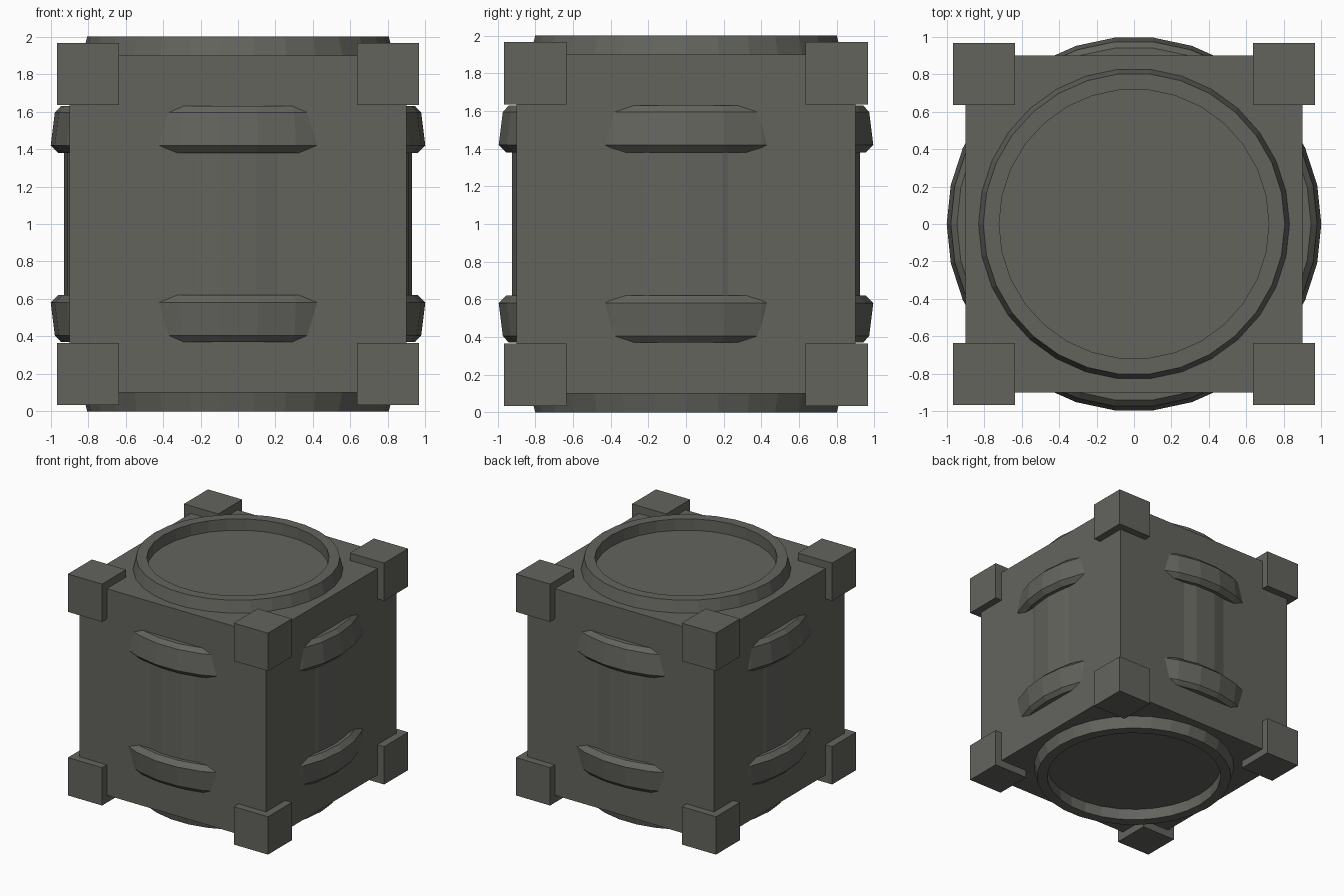
import bpy, bmesh, math

if "Cube" in bpy.data.objects:
    bpy.data.objects.remove(bpy.data.objects["Cube"])

mat = bpy.data.materials.new("dark_warm_grey")
mat.diffuse_color = (0.125, 0.127, 0.111, 1)
mat.use_nodes = True
mat.node_tree.nodes["Principled BSDF"].inputs["Base Color"].default_value = mat.diffuse_color


def finish(name, bm):
    bmesh.ops.recalc_face_normals(bm, faces=bm.faces)
    mesh = bpy.data.meshes.new(name)
    bm.to_mesh(mesh)
    bm.free()
    mesh.materials.append(mat)
    ob = bpy.data.objects.new(name, mesh)
    bpy.context.collection.objects.link(ob)
    return ob


def box(name, center, size):
    bm = bmesh.new()
    bmesh.ops.create_cube(bm, size=size)
    bmesh.ops.translate(bm, verts=bm.verts, vec=center)
    return finish(name, bm)


def lathe(name, profile, sides):
    bm = bmesh.new()
    rings = [[bm.verts.new((r * math.cos(2 * math.pi * i / sides),
                            r * math.sin(2 * math.pi * i / sides), z))
              for i in range(sides)] for r, z in profile]
    for a, b in zip(rings, rings[1:]):
        for i in range(sides):
            j = (i + 1) % sides
            bm.faces.new((a[i], a[j], b[j], b[i]))
    # end discs, flush with the recess floors
    bm.faces.new(rings[0])
    bm.faces.new(rings[-1])
    return finish(name, bm)


# crate body
box("crate_body", (0, 0, 1), 1.8)

# corner blocks
for x in (-0.8, 0.8):
    for y in (-0.8, 0.8):
        for z in (0.2, 1.8):
            box("corner_block", (x, y, z), 0.33)

# barrel bulging through the crate: upper half of the profile, mirrored about z = 1
upper = [(0.93, 1.38), (0.96, 1.38), (1.0, 1.42), (0.978, 1.595),
         (0.945, 1.63), (0.90, 1.63), (0.83, 1.9), (0.805, 2.0),
         (0.72, 2.0), (0.72, 1.901)]
lower = [(r, 2 - z) for r, z in reversed(upper)]
lathe("barrel", lower + upper, 30)
